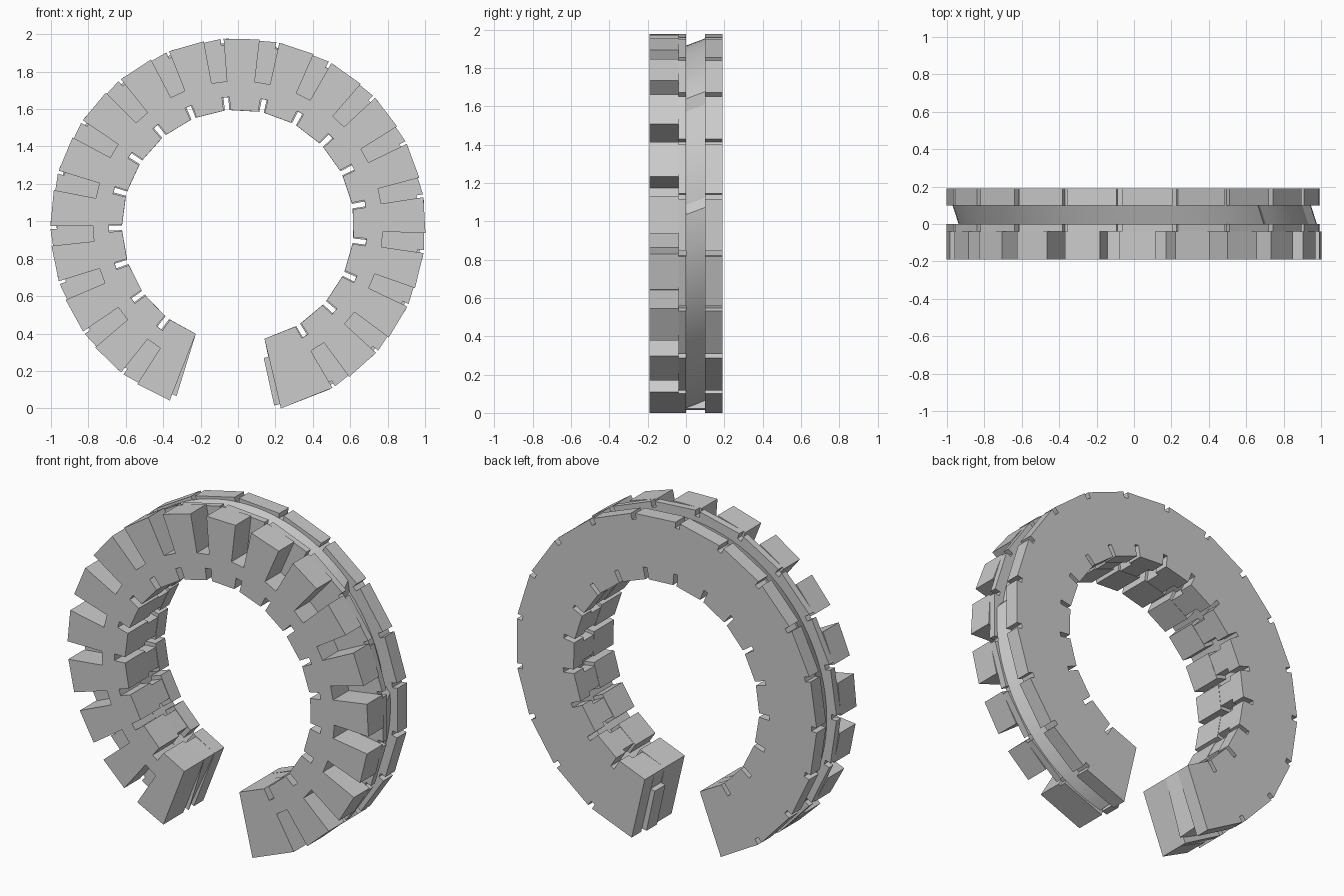
import bpy, bmesh
from math import sin, cos, radians

if "Cube" in bpy.data.objects:
    bpy.data.objects.remove(bpy.data.objects["Cube"])

CZ, START, STEP, N = 0.976, -76.8, 17.13, 19
R_OUT, R_IN = 1.003, 0.62


def polar(a, r, y, dx=0.0, dz=0.0):
    return (r * cos(radians(a)) + dx, y, CZ + r * sin(radians(a)) + dz)


def rim(radius, notches, end0=0.0):
    """Open rim with one flat chord per segment; notch = (from, to, bottom radius)."""
    a0, a1, depth = notches
    pts = [(START + end0, radius)]
    for k in range(1, N):
        b = START + k * STEP
        pts += [(b + a0, radius), (b + a0, depth), (b + a1, depth), (b + a1, radius)]
    pts.append((START + N * STEP, radius))
    return pts


def layer(name, outline, y0, y1, shift0=(0, 0), shift1=(0, 0)):
    """Extrude a C-shaped outline from y0 to y1, each end optionally shifted in x, z."""
    bm = bmesh.new()
    lo = [bm.verts.new(polar(a, r, y0, *(shift0 if r > 0.8 else (0, 0)))) for a, r in outline]
    hi = [bm.verts.new(polar(a, r, y1, *(shift1 if r > 0.8 else (0, 0)))) for a, r in outline]
    bm.faces.new(lo)
    bm.faces.new(hi[::-1])
    n = len(lo)
    for i in range(n):
        j = (i + 1) % n
        bm.faces.new((lo[j], lo[i], hi[i], hi[j]))
    bmesh.ops.recalc_face_normals(bm, faces=bm.faces)
    me = bpy.data.meshes.new(name)
    bm.to_mesh(me)
    bm.free()
    ob = bpy.data.objects.new(name, me)
    bpy.context.collection.objects.link(ob)
    return ob


front_slots = rim(R_IN, (-0.7, 2.6, 0.69))[::-1]
back_slots = rim(R_IN, (-0.2, 2.0, 0.69))[::-1]
wide_slots = rim(R_IN, (-2.5, 4.0, 0.69))[::-1]
small_notches = rim(R_OUT, (-0.9, 0.8, R_OUT - 0.035))

# front teeth with deep outer gaps
layer("front_teeth", rim(R_OUT, (-0.1, 6.0, 0.775)) + front_slots, -0.19, -0.04)

# thin plate closing the gaps between the teeth
layer("front_plate", small_notches + front_slots, -0.04, 0.0)

# recessed smooth core, skewed between the two plates, with a deeper stretch on the right
core = []
steps = 96
for i in range(steps + 1):
    a = START + N * STEP * i / steps
    core.append((a, 0.92 if 6 < a < 44 else 0.958))
core_ob = layer("groove_core", core + wide_slots, 0.0, 0.1, (0.02, -0.018), (-0.012, 0.02))
bpy.context.view_layer.objects.active = core_ob
core_ob.select_set(True)
bpy.ops.object.shade_smooth_by_angle(angle=radians(20))

# back plate
layer("back_plate", small_notches + back_slots, 0.1, 0.19)

# raised tab on the right end face
tab = [(START + 0.2, 0.98), (START + 0.2, 0.72), (START - 2.2, 0.72), (START - 1.8, 0.98)]
layer("end_tab", tab, 0.0, 0.1)
